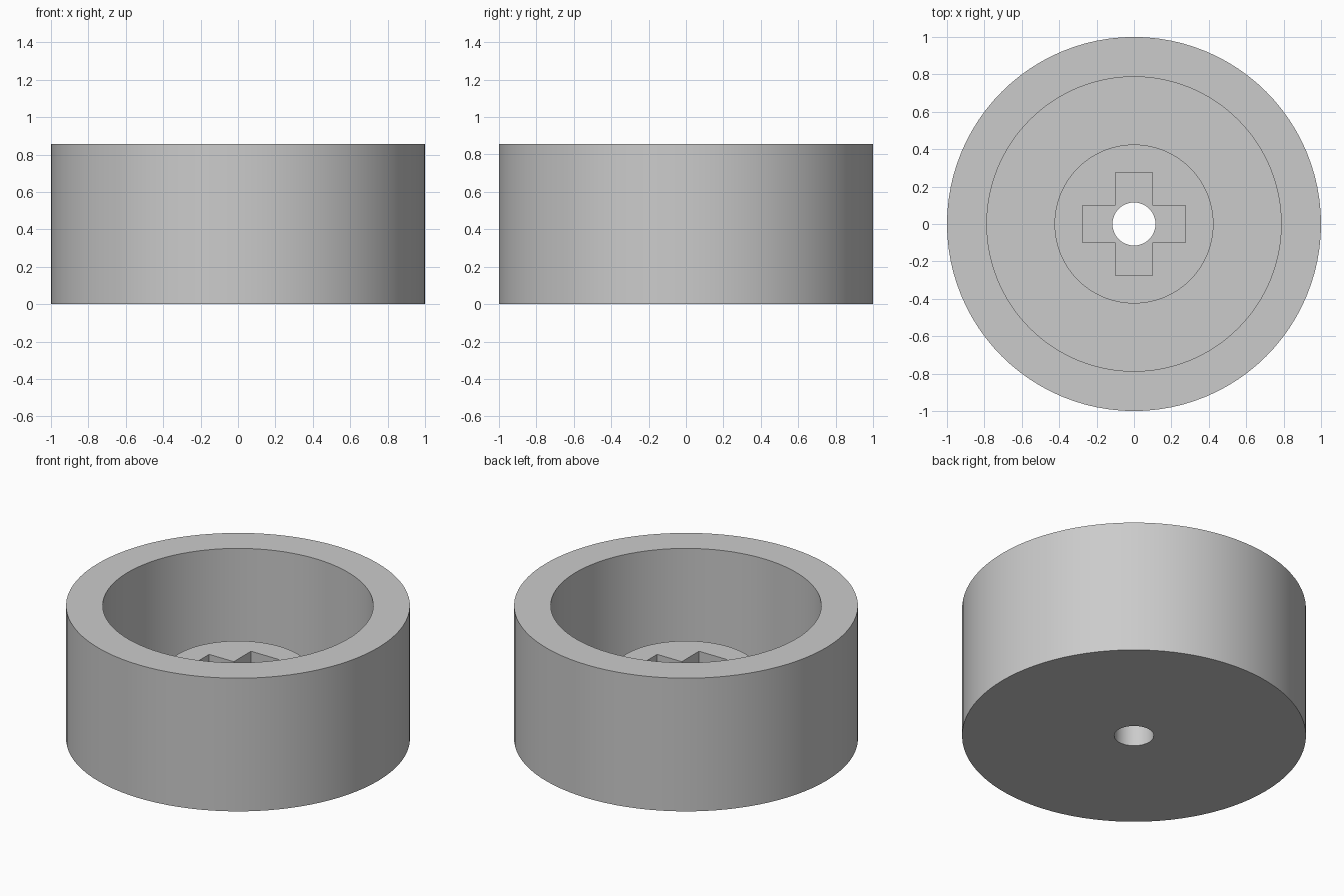
import bpy, bmesh, math

if "Cube" in bpy.data.objects:
    bpy.data.objects.remove(bpy.data.objects["Cube"])

SEGMENTS = 96
HEIGHT, FLOOR_Z, HUB_Z = 0.855, 0.17, 0.43
R_OUT, R_IN, R_HUB, R_HOLE = 1.0, 0.787, 0.425, 0.115
ARM, HALF_W = 0.275, 0.1

grey = bpy.data.materials.new("light_grey")
grey.diffuse_color = (0.6, 0.6, 0.6, 1)
grey.use_nodes = True
grey.node_tree.nodes["Principled BSDF"].inputs["Base Color"].default_value = grey.diffuse_color


def make_object(name, bm):
    bmesh.ops.recalc_face_normals(bm, faces=bm.faces[:])
    mesh = bpy.data.meshes.new(name)
    bm.to_mesh(mesh)
    bm.free()
    mesh.materials.append(grey)
    obj = bpy.data.objects.new(name, mesh)
    bpy.context.collection.objects.link(obj)
    return obj


# Cup with central hub and through hole: closed profile turned round z
profile = [(R_HOLE, 0), (R_OUT, 0), (R_OUT, HEIGHT), (R_IN, HEIGHT),
           (R_IN, FLOOR_Z), (R_HUB, FLOOR_Z), (R_HUB, HUB_Z), (R_HOLE, HUB_Z)]
bm = bmesh.new()
rings = []
for i in range(SEGMENTS):
    a = 2 * math.pi * i / SEGMENTS
    rings.append([bm.verts.new((r * math.cos(a), r * math.sin(a), z)) for r, z in profile])
n = len(profile)
for i in range(SEGMENTS):
    a, b = rings[i], rings[(i + 1) % SEGMENTS]
    for j in range(n):
        k = (j + 1) % n
        bm.faces.new((a[j], b[j], b[k], a[k]))
cup = make_object("cup_with_hub", bm)

# Cross-shaped socket in the hub: one arm's corners repeated four times
bm = bmesh.new()
outline = []
for q in range(4):
    c, s = [(1, 0), (0, 1), (-1, 0), (0, -1)][q]
    for x, y in [(ARM, -HALF_W), (ARM, HALF_W), (HALF_W, HALF_W)]:
        outline.append(bm.verts.new((x * c - y * s, x * s + y * c, FLOOR_Z)))
base = bm.faces.new(outline)
top = bmesh.ops.extrude_face_region(bm, geom=[base], use_keep_orig=True)
bmesh.ops.translate(bm, vec=(0, 0, 0.4),
                    verts=[v for v in top["geom"] if isinstance(v, bmesh.types.BMVert)])
cutter = make_object("socket_cutter", bm)
cutter.hide_render = True

# Cut the socket and remove the helper
mod = cup.modifiers.new("socket", 'BOOLEAN')
mod.operation = 'DIFFERENCE'
mod.solver = 'EXACT'
mod.object = cutter
bpy.context.view_layer.objects.active = cup
cup.select_set(True)
bpy.ops.object.modifier_apply(modifier=mod.name)
bpy.data.objects.remove(cutter)
bpy.ops.object.shade_smooth_by_angle(angle=math.radians(30))
